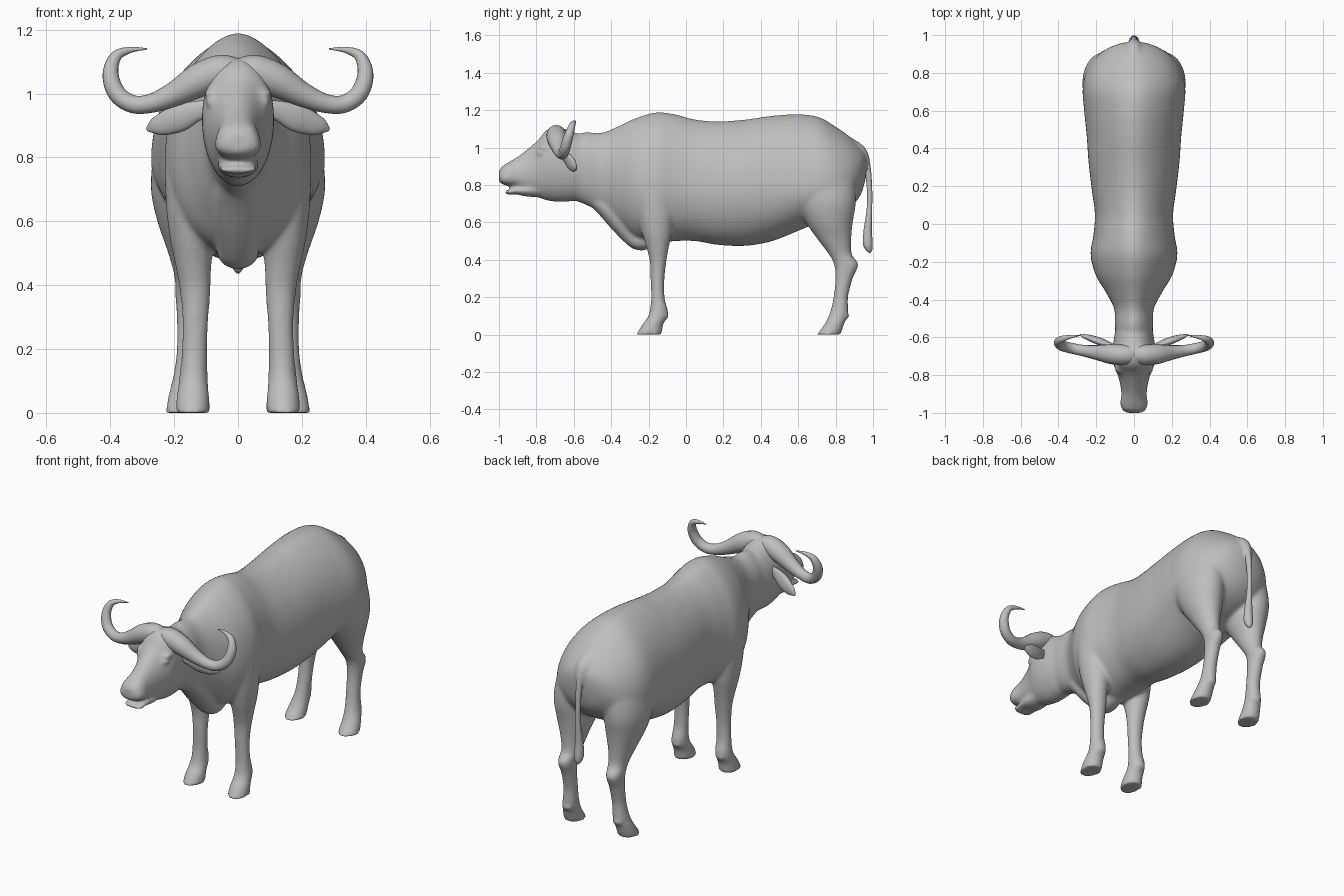
import bpy, bmesh, math
from mathutils import Vector

grey = bpy.data.materials.new("hide_grey")
grey.diffuse_color = (0.52, 0.52, 0.52, 1)


def spline(rows, n):
    """Resample rows of numbers with a Catmull-Rom curve."""
    out = []
    for i in range(len(rows) - 1):
        a, b, c, d = (rows[max(0, min(len(rows) - 1, i + k))] for k in (-1, 0, 1, 2))
        for s in range(n):
            t = s / n
            out.append([0.5 * (2 * q + (r - p) * t + (2 * p - 5 * q + 4 * r - e) * t * t
                               + (3 * q - p - 3 * r + e) * t ** 3) for p, q, r, e in zip(a, b, c, d)])
    return out + [list(rows[-1])]


def skin(bm, rings):
    """Bridge rings of points and cap both ends."""
    vs = [[bm.verts.new(p) for p in ring] for ring in rings]
    n = len(vs[0])
    for a, b in zip(vs, vs[1:]):
        for i in range(n):
            bm.faces.new((a[i], a[(i + 1) % n], b[(i + 1) % n], b[i]))
    bm.faces.new(vs[0][::-1])
    bm.faces.new(vs[-1])


ANG = [2 * math.pi * i / 64 for i in range(64)]


def trunk(bm, rows, pinch=0.0):
    """Rows: y, bottom, top, half width, height of widest point. Pinch narrows the ridge."""
    rings = []
    for y, z0, z1, w, zc in spline(rows, 8):
        rings.append([(w * math.sin(t) * (1 - pinch * max(0, math.cos(t)) ** 4), y,
                       zc + math.cos(t) * (z1 - zc if math.cos(t) > 0 else zc - z0)) for t in ANG])
    skin(bm, rings)


def leg(bm, rows, s):
    """Rows: z, front, back, inner side, outer side."""
    rings = []
    for z, y0, y1, x0, x1 in spline(rows, 6):
        rings.append([(s * ((x0 + x1) / 2 + (x1 - x0) / 2 * math.sin(t)),
                       (y0 + y1) / 2 + (y1 - y0) / 2 * math.cos(t), z) for t in ANG[::2]])
    skin(bm, rings)


def tube(bm, rows, s=1, flat=1, up=(0, 1, 0)):
    """Rows: x, y, z, radius. Flat squashes the section along 'up'."""
    pts = spline(rows, 6)
    rings = []
    for i, (x, y, z, r) in enumerate(pts):
        d = Vector(pts[min(i + 1, len(pts) - 1)][:3]) - Vector(pts[max(i - 1, 0)][:3])
        u = Vector(up)
        u = (u - d * (u.dot(d) / d.dot(d))).normalized()
        v = d.normalized().cross(u)
        ring = [Vector((x, y, z)) + r * (u * math.cos(t) * flat + v * math.sin(t)) for t in ANG[::4]]
        rings.append([(s * p.x, p.y, p.z) for p in ring])
    skin(bm, rings)


def bump(bm, at, size):
    v = bmesh.ops.create_uvsphere(bm, u_segments=16, v_segments=10, radius=1)["verts"]
    for p in v:
        p.co = Vector([a + c * k for a, c, k in zip(at, p.co, size)])


def finish(bm, name):
    bmesh.ops.recalc_face_normals(bm, faces=bm.faces)
    me = bpy.data.meshes.new(name)
    bm.to_mesh(me)
    bm.free()
    me.materials.append(grey)
    for p in me.polygons:
        p.use_smooth = True
    ob = bpy.data.objects.new(name, me)
    bpy.context.collection.objects.link(ob)
    return ob


body = bmesh.new()
# torso and neck
trunk(body, [
    (-.66, .74, 1.05, .085, .90), (-.55, .70, 1.08, .10, .90), (-.45, .65, 1.08, .105, .88),
    (-.36, .58, 1.115, .15, .84), (-.27, .51, 1.157, .203, .80), (-.16, .49, 1.188, .23, .78),
    (-.06, .50, 1.178, .215, .78), (.05, .50, 1.15, .207, .78), (.17, .48, 1.14, .222, .78),
    (.32, .475, 1.15, .24, .78), (.46, .50, 1.17, .25, .78), (.60, .555, 1.178, .264, .78),
    (.71, .60, 1.163, .272, .79), (.80, .63, 1.112, .255, .80), (.88, .68, 1.055, .205, .82),
    (.935, .75, 1.0, .13, .87), (.962, .84, .96, .05, .91)], pinch=.2)
# brisket keel
tube(body, [(0, -.50, .74, .045), (0, -.42, .68, .06), (0, -.35, .60, .06), (0, -.295, .53, .05),
            (0, -.25, .50, .05), (0, -.19, .51, .045), (0, -.1, .56, .03)], up=(1, 0, 0), flat=1.3)
# tail root
tube(body, [(0, .86, 1.0, .06), (0, .925, .972, .045), (0, .958, .93, .027), (0, .968, .88, .018)], up=(1, 0, 0))
# skull and muzzle
trunk(body, [
    (-1.0, .82, .875, .035, .84), (-.985, .805, .898, .062, .835), (-.95, .795, .922, .073, .835),
    (-.90, .78, .952, .067, .845), (-.84, .75, .998, .075, .865), (-.79, .733, 1.042, .09, .90),
    (-.745, .718, 1.095, .108, .93), (-.69, .71, 1.112, .113, .92), (-.62, .712, 1.09, .108, .90),
    (-.54, .72, 1.06, .095, .90)])
# horn boss on the forehead
bump(body, (0, -.69, 1.06), (.09, .062, .052))
# lower lip
trunk(body, [(-.968, .752, .768, .035, .762), (-.95, .748, .775, .06, .763), (-.91, .75, .785, .062, .77),
             (-.85, .738, .80, .064, .77), (-.78, .735, .82, .06, .78)])
FRONT = [(.95, -.24, -.09, .08, .18), (.80, -.275, -.055, .06, .226), (.66, -.262, -.063, .06, .226),
         (.55, -.237, -.075, .073, .214),
         (.46, -.21, -.093, .083, .196), (.38, -.192, -.106, .086, .182), (.28, -.189, -.116, .093, .174),
         (.19, -.187, -.113, .096, .177), (.13, -.194, -.096, .095, .182), (.09, -.207, -.103, .093, .187),
         (.05, -.237, -.123, .09, .192), (.0, -.267, -.128, .088, .197)]
REAR = [(1.0, .66, .82, .08, .19), (.90, .585, .875, .05, .24), (.80, .56, .905, .04, .265),
        (.70, .588, .908, .045, .273),
        (.60, .64, .892, .058, .253), (.51, .703, .884, .083, .222), (.43, .763, .887, .098, .2),
        (.375, .791, .922, .108, .197), (.30, .798, .892, .113, .192), (.20, .788, .867, .116, .192),
        (.12, .77, .867, .118, .202), (.06, .743, .847, .118, .217), (.0, .698, .827, .116, .227)]
for s in (-1, 1):
    leg(body, FRONT, s)
    leg(body, REAR, s)
    bump(body, (s * .084, -.775, .972), (.017, .024, .015))  # eye
    bump(body, (s * .08, -.75, 1.0), (.028, .04, .016))      # brow
    bump(body, (s * .034, -.955, .878), (.024, .035, .026))  # nostril
    for y, x in ((-.115, .14), (.85, .16)):                  # dew claws
        bump(body, (s * x, y, .10), (.032, .024, .02))
hide = finish(body, "body")
rm = hide.modifiers.new("blend", "REMESH")
rm.mode = "VOXEL"
rm.voxel_size = .009
rm.use_smooth_shade = True
sm = hide.modifiers.new("soften", "SMOOTH")
sm.factor = .5
sm.iterations = 12

for s, side in ((-1, "left"), (1, "right")):
    # horn
    bm = bmesh.new()
    tube(bm, [(-.01, -.69, 1.058, .045), (.05, -.693, 1.068, .053), (.12, -.689, 1.042, .053),
              (.2, -.68, .998, .039), (.27, -.67, .97, .030), (.33, -.658, .967, .028), (.379, -.645, 1.0, .028),
              (.399, -.628, 1.06, .025), (.383, -.61, 1.115, .018), (.34, -.598, 1.136, .010),
              (.285, -.59, 1.14, .002)], s)
    finish(bm, side + "_horn")
    # ear
    bm = bmesh.new()
    tube(bm, [(.08, -.655, .955, .025), (.13, -.64, .945, .032), (.18, -.622, .925, .043), (.225, -.606, .908, .038),
              (.26, -.595, .897, .026), (.285, -.585, .887, .006)], s, flat=.45)
    finish(bm, side + "_ear")

# tail
bm = bmesh.new()
tube(bm, [(0, .92, .98, .025), (0, .955, .94, .022), (0, .973, .87, .017), (0, .982, .76, .014), (0, .98, .66, .015),
          (0, .972, .56, .022), (0, .972, .49, .026), (0, .98, .455, .018), (0, .985, .437, .004)], up=(1, 0, 0))
finish(bm, "tail")
